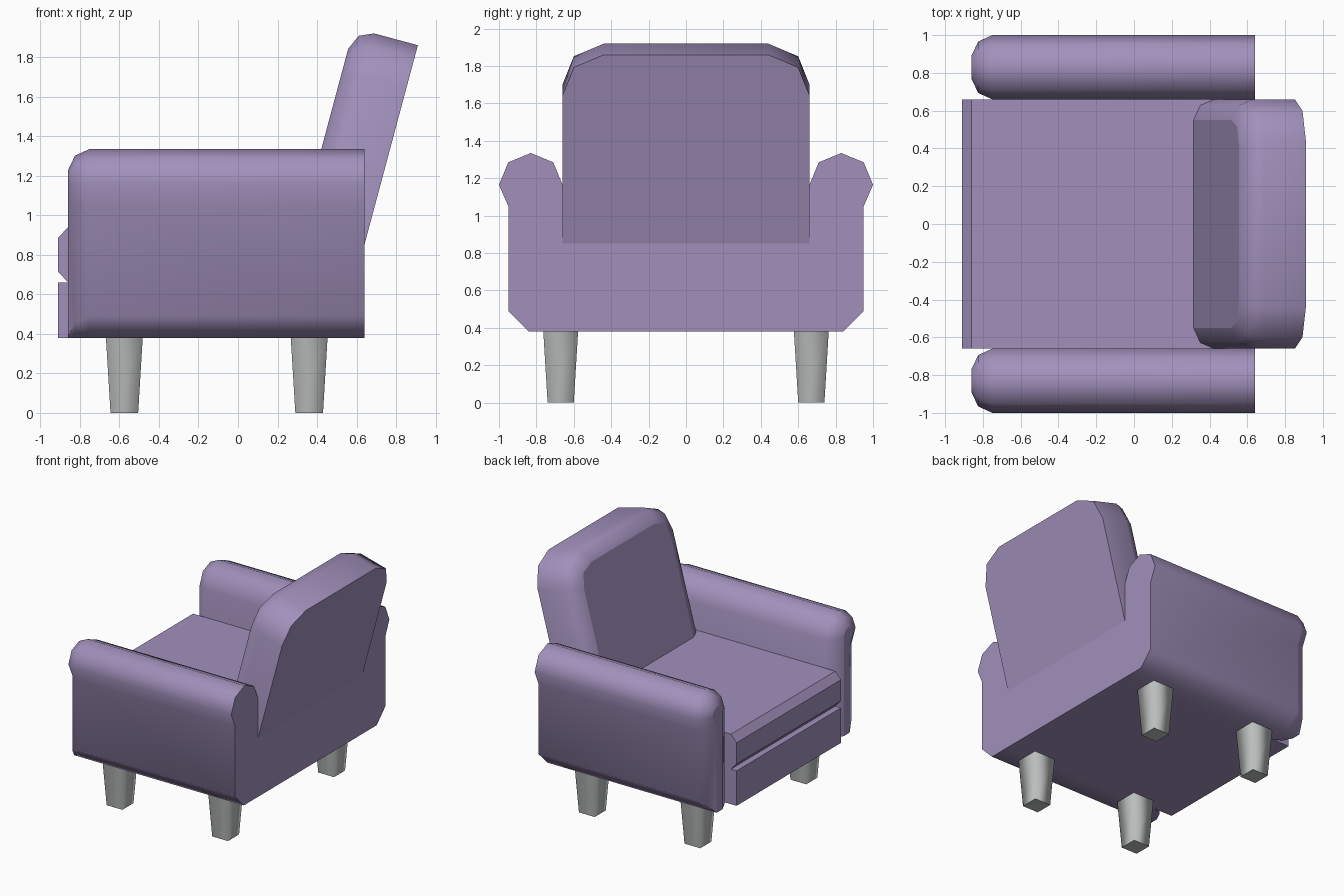
import bpy
import bmesh
from math import cos, sin, pi, radians
from mathutils import Vector

old = bpy.data.objects.get("Cube")
if old:
    bpy.data.objects.remove(old, do_unlink=True)


def make_material(name, rgb):
    mat = bpy.data.materials.new(name)
    mat.use_nodes = True
    color = (*rgb, 1)
    mat.diffuse_color = color
    mat.node_tree.nodes["Principled BSDF"].inputs["Base Color"].default_value = color
    return mat


FABRIC = make_material("purple fabric", (0.36, 0.28, 0.50))
METAL = make_material("grey leg", (0.50, 0.51, 0.51))


def loft(name, sections, mat, smooth_angle):
    """Skin a row of matching outlines and cap both ends."""
    bm = bmesh.new()
    rings = [[bm.verts.new(p) for p in section] for section in sections]
    for a, b in zip(rings, rings[1:]):
        for i in range(len(a)):
            j = (i + 1) % len(a)
            bm.faces.new((a[i], a[j], b[j], b[i]))
    caps = [bm.faces.new(rings[0]), bm.faces.new(rings[-1])]
    bmesh.ops.recalc_face_normals(bm, faces=bm.faces)
    for face in bm.faces:
        face.smooth = face not in caps
    for edge in bm.edges:
        edge.smooth = edge.calc_face_angle(0) < radians(smooth_angle)
    mesh = bpy.data.meshes.new(name)
    bm.to_mesh(mesh)
    bm.free()
    mesh.materials.append(mat)
    obj = bpy.data.objects.new(name, mesh)
    bpy.context.collection.objects.link(obj)
    return obj


FRONT, REAR, HALF, FLOOR = -0.91, 0.64, 0.66, 0.38


def extrude_across(name, profile):
    """Sweep an x-z profile over the seat width."""
    return loft(name, [[(x, y, z) for x, z in profile] for y in (-HALF, HALF)], FABRIC, 30)


# Base rail and seat cushion with a chamfered front
extrude_across("base", [(FRONT, FLOOR), (REAR, FLOOR), (REAR, 0.66), (FRONT, 0.66)])
extrude_across("seat_cushion", [(-0.86, 0.66), (REAR, 0.66), (REAR, 0.94),
                                (-0.86, 0.94), (FRONT, 0.885), (FRONT, 0.715)])


# Rolled arms, rounded at the open end
def arm_section(x, inset, side):
    radius = 0.17 - inset
    outline = [(HALF + inset, FLOOR), (0.84, FLOOR), (0.95 - inset, 0.49 - inset),
               (0.95 - inset, 1.05 + inset * 0.2)]
    outline += [(0.83 + radius * cos(k * pi / 4), 1.165 + radius * sin(k * pi / 4))
                for k in range(5)]
    return [(x, side * y, z) for y, z in outline]


for arm_name, side in (("near_arm", -1), ("far_arm", 1)):
    steps = [(REAR, 0), (-0.75, 0), (-0.825, 0.034), (-0.86, 0.108)]
    loft(arm_name, [arm_section(x, inset, side) for x, inset in steps], FABRIC, 60)

# Reclined backrest, rounded towards the sitter
tilt = radians(15)
up = Vector((sin(tilt), 0, cos(tilt)))
forward = Vector((-cos(tilt), 0, sin(tilt)))
top_rear = Vector((0.91, 0, 1.86))


def back_section(depth, inset):
    half = [(HALF - inset, -1.3), (HALF - inset, -0.225 - inset * 0.4),
            (0.60 - inset * 0.75, -0.07 - inset * 0.75), (0.44 - inset * 0.4, -inset)]
    outline = half + [(-y, h) for y, h in reversed(half)]
    return [top_rear + forward * depth + up * h + Vector((0, y, 0)) for y, h in outline]


steps = [(0, 0), (0.23, 0), (0.302, 0.032), (0.336, 0.11)]
loft("backrest", [back_section(d, inset) for d, inset in steps], FABRIC, 60)

# Tapered square legs
for x, x_name in ((-0.575, "seat_end"), (0.36, "back_end")):
    for y, y_name in ((-0.67, "near"), (0.67, "far")):
        sections = [[(x + sx * r, y + sy * r, z)
                     for sx, sy in ((-1, -1), (1, -1), (1, 1), (-1, 1))]
                    for z, r in ((0, 0.07), (FLOOR, 0.093))]
        loft(f"{x_name}_{y_name}_leg", sections, METAL, 91)
